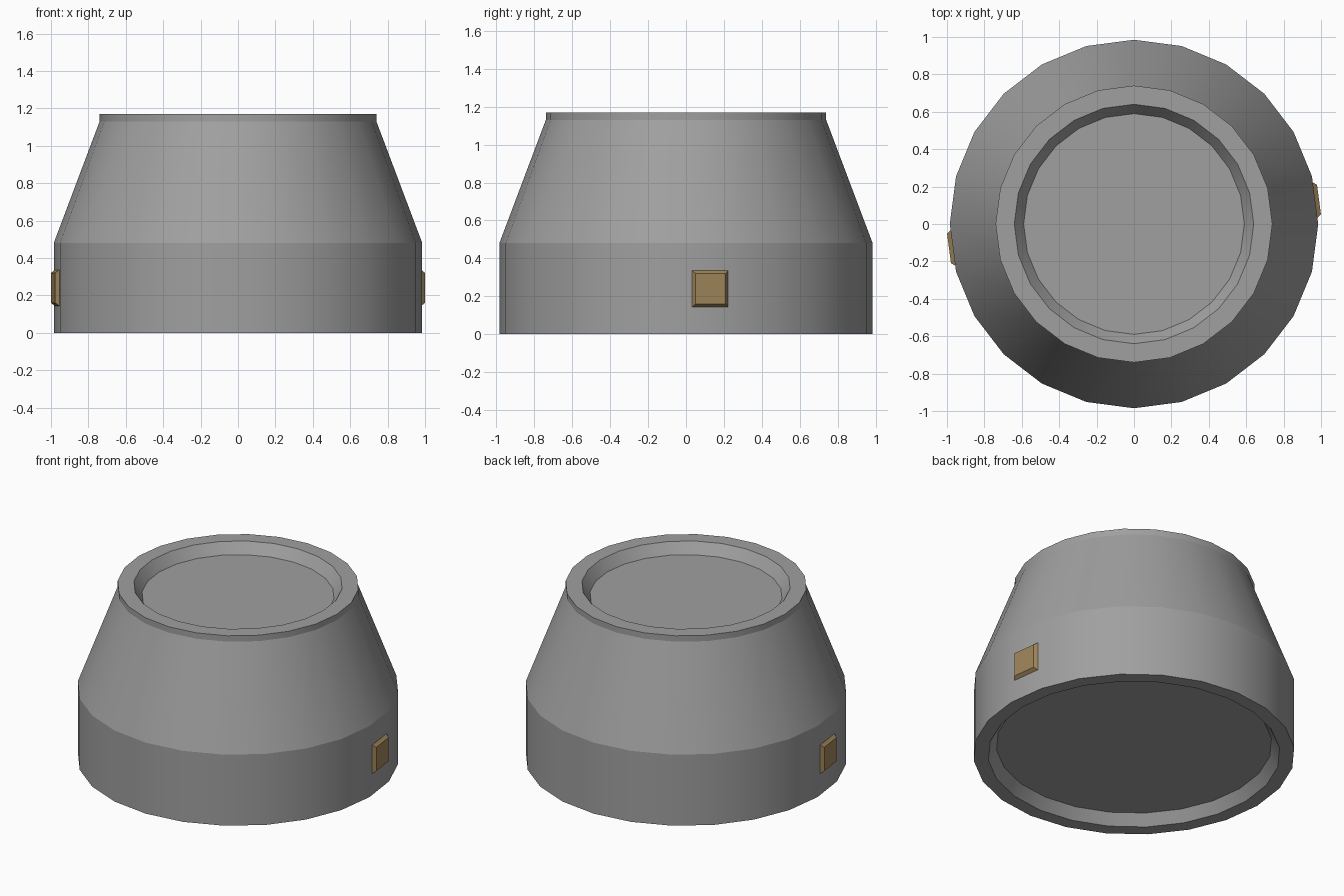
import bpy, bmesh, math
from mathutils import Matrix

if "Cube" in bpy.data.objects:
    bpy.data.objects.remove(bpy.data.objects["Cube"])

SIDES = 24


def material(name, rgb):
    m = bpy.data.materials.new(name)
    m.diffuse_color = (*rgb, 1.0)
    m.use_nodes = True
    m.node_tree.nodes["Principled BSDF"].inputs["Base Color"].default_value = m.diffuse_color
    return m


def make_object(name, bm, mat):
    bmesh.ops.recalc_face_normals(bm, faces=bm.faces)
    mesh = bpy.data.meshes.new(name)
    bm.to_mesh(mesh)
    bm.free()
    mesh.materials.append(mat)
    obj = bpy.data.objects.new(name, mesh)
    bpy.context.collection.objects.link(obj)
    return obj


def lathe(name, profile, mat):
    """Revolve (radius, height) points and cap both ends."""
    bm = bmesh.new()
    rings = []
    for r, z in profile:
        rings.append([bm.verts.new((r * math.cos(a), r * math.sin(a), z))
                      for a in (2 * math.pi * i / SIDES for i in range(SIDES))])
    for low, high in zip(rings, rings[1:]):
        for i in range(SIDES):
            j = (i + 1) % SIDES
            bm.faces.new((low[i], low[j], high[j], high[i]))
    bm.faces.new(rings[0])
    bm.faces.new(rings[-1])
    return make_object(name, bm, mat)


grey = material("mid grey", (0.35, 0.35, 0.35))
tan = material("dull tan", (0.35, 0.235, 0.1))

# Tapered drum with a recess in the underside and in the top
body = lathe("tapered_body", [
    (0.845, 0.07), (0.895, 0.0), (0.985, 0.0), (0.985, 0.48),
    (0.74, 1.13), (0.74, 1.17), (0.64, 1.17), (0.59, 1.10)], grey)
bpy.context.view_layer.objects.active = body
body.select_set(True)
bpy.ops.object.shade_smooth_by_angle(angle=math.radians(18))

# Bevelled square plates on two opposite facets
facet = 0.985 * math.cos(math.pi / SIDES)
for name, turn in (("right_plate", 0.0), ("left_plate", math.pi)):
    bm = bmesh.new()
    bmesh.ops.create_cube(bm, size=1.0)
    for v in bm.verts:
        outer = v.co.x > 0
        half = 0.08 if outer else 0.1
        v.co.x = facet + (0.021 if outer else -0.005)
        v.co.y = math.copysign(half, v.co.y)
        v.co.z = 0.24 + math.copysign(half, v.co.z)
    bm.transform(Matrix.Rotation(turn + math.pi / SIDES, 4, 'Z'))
    make_object(name, bm, tan)
